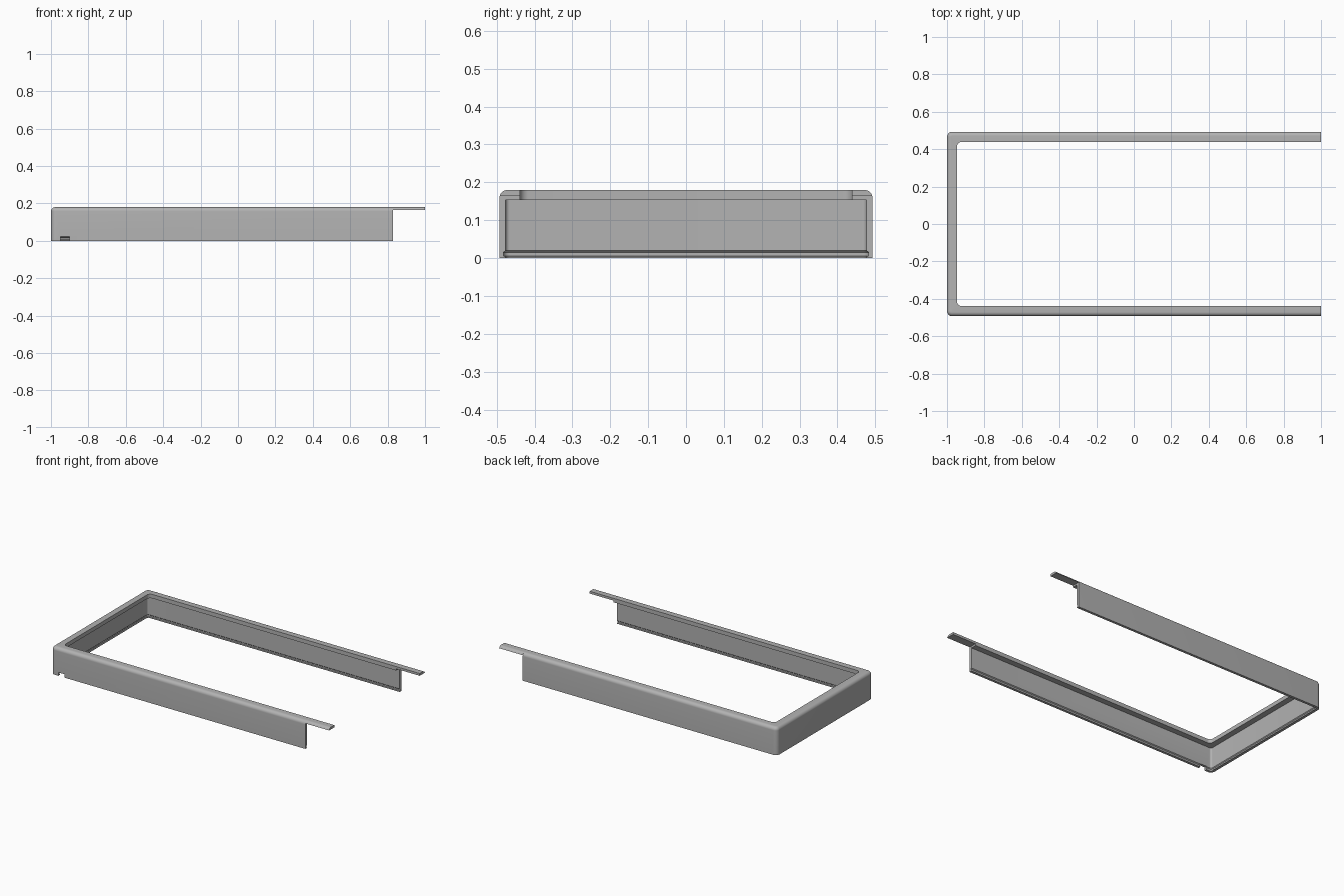
import bpy, bmesh, math
from mathutils import Vector

if "Cube" in bpy.data.objects:
    bpy.data.objects.remove(bpy.data.objects["Cube"], do_unlink=True)

HALF_W, TOP, WALL, FLANGE = 0.493, 0.18, 0.0165, 0.054
WALL_END, TIP, FILLET, CORNER = 0.83, 1.0, 0.022, 0.028
STEPS = 8

grey = bpy.data.materials.new("plain grey")
grey.use_nodes = True
colour = (0.45, 0.45, 0.45, 1)
grey.diffuse_color = colour
grey.node_tree.nodes["Principled BSDF"].inputs["Base Color"].default_value = colour


def finish(bm, name):
    bmesh.ops.recalc_face_normals(bm, faces=bm.faces)
    mesh = bpy.data.meshes.new(name)
    bm.to_mesh(mesh)
    bm.free()
    mesh.materials.append(grey)
    obj = bpy.data.objects.new(name, mesh)
    bpy.context.collection.objects.link(obj)
    return obj


def smooth(obj):
    bpy.ops.object.select_all(action='DESELECT')
    obj.select_set(True)
    bpy.context.view_layer.objects.active = obj
    bpy.ops.object.shade_smooth_by_angle(angle=math.radians(30))


def rounded_top(start):
    """Rounded outer top edge as (inset, height), from height start upward."""
    base = TOP - FILLET
    a0 = math.asin(max(0, start - base) / FILLET)
    angles = [a0 + (math.pi / 2 - a0) * i / STEPS for i in range(STEPS + 1)]
    return [(FILLET * (1 - math.cos(a)), base + FILLET * math.sin(a)) for a in angles]


def u_ring(inset, radius):
    """U-shaped outline, open toward +x, at the given inset."""
    y, x = HALF_W - inset, -1 + inset
    half = [(WALL_END, -y)]
    for i in range(STEPS + 1):
        a = math.pi / 2 * i / STEPS
        half.append((x + radius - radius * math.sin(a), -y + radius - radius * math.cos(a)))
    return half + [(px, -py) for px, py in reversed(half)]


# Frame: wall with top flange and a shallow groove near its foot
section = [(0, 0)] + rounded_top(0) + [
    (FLANGE, TOP), (FLANGE, 0.154), (WALL, 0.154), (WALL, 0.02),
    (0.011, 0.015), (0.011, 0.006), (WALL, 0.004), (WALL, 0)]
bm = bmesh.new()
rings = []
for inset, z in section:
    radius = 0.024 if inset == FLANGE else max(CORNER - inset, 0.004)
    rings.append([bm.verts.new((x, y, z)) for x, y in u_ring(inset, radius)])
for a, b in zip(rings, rings[1:] + rings[:1]):
    for i in range(len(a) - 1):
        bm.faces.new((a[i], a[i + 1], b[i + 1], b[i]))
for end in (0, -1):
    bm.faces.new([ring[end] for ring in rings])
frame = finish(bm, "frame")

# Small notch in the foot of the front wall
bm = bmesh.new()
bmesh.ops.create_cube(bm, size=1)
for v in bm.verts:
    v.co = Vector((-0.925 + v.co.x * 0.046, -HALF_W + v.co.y * 0.06, v.co.z * 0.044))
cutter = finish(bm, "notch_cutter")
cutter.hide_render = True
bpy.context.view_layer.objects.active = frame
cut = frame.modifiers.new("notch", 'BOOLEAN')
cut.operation, cut.solver, cut.object = 'DIFFERENCE', 'EXACT', cutter
bpy.ops.object.modifier_apply(modifier=cut.name)
bpy.data.objects.remove(cutter, do_unlink=True)
smooth(frame)

# Thin tongues carrying the flange past the ends of the walls
low = 0.165
tongue = rounded_top(low) + [(FLANGE, TOP), (FLANGE, low)]
for side, name in ((-1, "front_tongue"), (1, "back_tongue")):
    bm = bmesh.new()
    face = bm.faces.new([bm.verts.new((WALL_END, side * (HALF_W - d), z)) for d, z in tongue])
    out = bmesh.ops.extrude_face_region(bm, geom=[face], use_keep_orig=True)
    moved = [g for g in out["geom"] if isinstance(g, bmesh.types.BMVert)]
    bmesh.ops.translate(bm, verts=moved, vec=(TIP - WALL_END, 0, 0))
    smooth(finish(bm, name))
